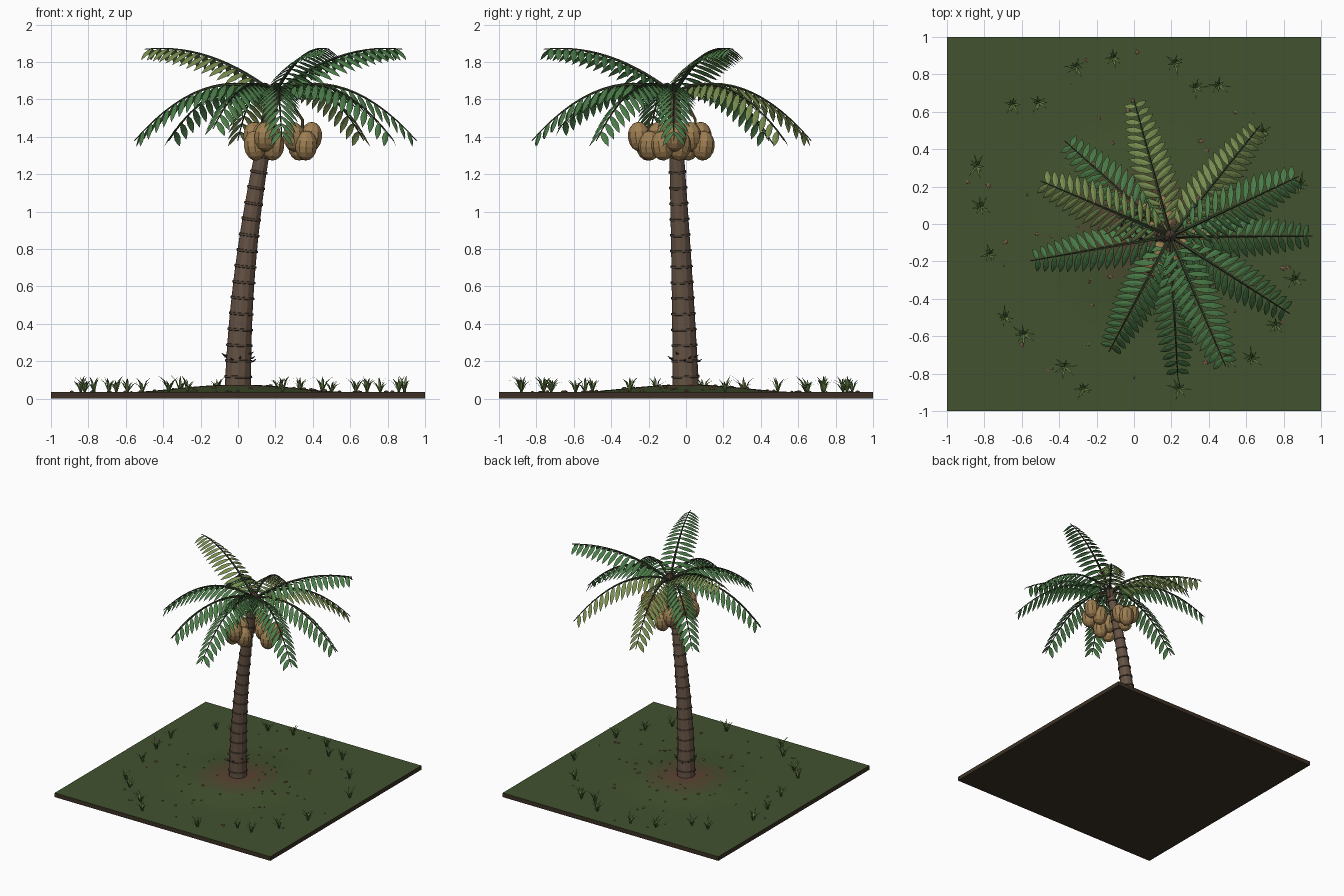
import bpy, bmesh, math, random
from mathutils import Vector, Matrix

if "Cube" in bpy.data.objects:
    bpy.data.objects.remove(bpy.data.objects["Cube"])

random.seed(7)
CROWN = Vector((0.195, -0.065, 1.63))
UP = Vector((0, 0, 1))


def mat(name, r, g, b):
    m = bpy.data.materials.new(name)
    m.diffuse_color = (r, g, b, 1)
    m.use_nodes = True
    m.node_tree.nodes["Principled BSDF"].inputs["Base Color"].default_value = m.diffuse_color
    return m


GRASS = mat("grass", 0.055, 0.085, 0.028)
SOIL = [mat("soil_%d" % i, *c) for i, c in enumerate(
    [(0.1, 0.055, 0.032), (0.085, 0.064, 0.03), (0.068, 0.074, 0.029)])]
EARTH = mat("earth", 0.045, 0.03, 0.018)
BARK = mat("bark", 0.13, 0.085, 0.058)
RING = mat("bark_ring", 0.08, 0.055, 0.038)
STEM = mat("frond_stem", 0.04, 0.055, 0.025)
LEAF = mat("leaf_green", 0.07, 0.2, 0.065)
LEAF_Y = mat("leaf_yellow_green", 0.19, 0.27, 0.08)
NUT = mat("coconut", 0.34, 0.21, 0.085)
STALK = mat("fruit_stalk", 0.2, 0.16, 0.06)
BLADE = mat("grass_blade", 0.12, 0.2, 0.055)
STONE = mat("pebble", 0.22, 0.12, 0.075)


def finish(bm, name, *mats, recalc=True):
    if recalc:
        bmesh.ops.recalc_face_normals(bm, faces=bm.faces)
    me = bpy.data.meshes.new(name)
    bm.to_mesh(me)
    bm.free()
    for m in mats:
        me.materials.append(m)
    ob = bpy.data.objects.new(name, me)
    bpy.context.collection.objects.link(ob)
    return ob


def tube(bm, pts, radii, sides, mi=0, ring_every=0):
    """Loft rings along a path and cap both ends."""
    rings = []
    for i, p in enumerate(pts):
        t = (pts[min(i + 1, len(pts) - 1)] - pts[max(i - 1, 0)]).normalized()
        ref = UP if abs(t.z) < 0.8 else Vector((0, 1, 0))
        u = t.cross(ref).normalized()
        v = u.cross(t)
        rings.append([bm.verts.new(p + radii[i] * (u * math.cos(a) + v * math.sin(a)))
                      for a in (2 * math.pi * k / sides for k in range(sides))])
    for i, (a, b) in enumerate(zip(rings, rings[1:])):
        for k in range(sides):
            f = bm.faces.new((a[k], a[(k + 1) % sides], b[(k + 1) % sides], b[k]))
            f.material_index = 1 if ring_every and i % ring_every else mi
    for r in (rings[0], rings[-1]):
        bm.faces.new(r).material_index = mi


def ground_z(x, y):
    r = min(math.hypot(x, y) / 0.6, 1)
    return 0.035 + 0.04 * (1 - r * r) ** 2


# Ground slab with a low mound and a worn soil patch
bm = bmesh.new()
bmesh.ops.create_grid(bm, x_segments=48, y_segments=48, size=1)
for v in bm.verts:
    v.co.z = ground_z(v.co.x, v.co.y)
for f in bm.faces:
    c = f.calc_center_median()
    d = c.xy.length
    f.material_index = 1 if d < 0.13 else 2 if d < 0.22 else 3 if d < 0.31 else 0
ext = bmesh.ops.extrude_edge_only(bm, edges=[e for e in bm.edges if e.is_boundary])["geom"]
for v in (g for g in ext if isinstance(g, bmesh.types.BMVert)):
    v.co.z = 0
for f in (g for g in ext if isinstance(g, bmesh.types.BMFace)):
    f.material_index = 4
base = bmesh.ops.contextual_create(bm, geom=[e for e in bm.edges if e.is_boundary])["faces"]
for f in base:
    f.material_index = 4
finish(bm, "ground", GRASS, *SOIL, EARTH)


# Leaning trunk: stacked collars with a small lip at each ring
def trunk_at(z):
    s = z / 1.63
    return Vector((0.195 * s ** 1.9, -0.065 * s ** 1.2, z)), 0.072 - 0.041 * s


bm = bmesh.new()
pts, radii = [], []
n = 19
for i in range(n):
    z0, z1 = 0.04 + 1.6 * i / n, 0.04 + 1.6 * (i + 1) / n
    for z, k in ((z0, 0.0), (z1 - 0.014, 0.0), (z1 - 0.012, 0.006), (z1 - 0.001, 0.005)):
        p, r = trunk_at(z)
        pts.append(p)
        radii.append(r + k)
tube(bm, pts, radii, 12, 0, 4)
finish(bm, "trunk", BARK, RING)

# Loose bark flakes low on the trunk
bm = bmesh.new()
for i in range(10):
    a = i * 2.4
    p, r = trunk_at(0.2 + 0.008 * (i % 6))
    d = Vector((math.cos(a), math.sin(a), 0))
    tube(bm, [p + d * r * 0.9, p + d * (r + 0.012), p + d * (r + 0.027) + UP * 0.012],
         [0.005, 0.005, 0.001], 4)
finish(bm, "bark_flakes", RING)

# Crown heart
bm = bmesh.new()
tube(bm, [CROWN + UP * z for z in (-0.06, 0, 0.03, 0.06)], [0.03, 0.04, 0.03, 0.006], 8)
finish(bm, "crown_heart", RING)


# Fronds: an arched stem with paired drooping leaflets
def leaflet(bm, p, d, w_axis, length, width):
    nrm = d.cross(w_axis).normalized()
    if nrm.z < 0:
        nrm = -nrm
    rows = []
    for t, w in ((0, 0.15), (0.25, 0.8), (0.55, 1), (0.8, 0.62)):
        c = p + d * length * t - UP * 0.025 * t * t
        h = w_axis * width * w * 0.5
        rows.append([bm.verts.new(q) for q in (c - h, c + nrm * 0.004 * w, c + h)])
    tip = bm.verts.new(p + d * length - UP * 0.025)
    faces = []
    for a, b in zip(rows, rows[1:]):
        faces += [bm.faces.new((a[k], a[k + 1], b[k + 1], b[k])) for k in (0, 1)]
    faces += [bm.faces.new((rows[-1][k], rows[-1][k + 1], tip)) for k in (0, 1)]
    for f in faces:
        f.material_index = 1
        f.normal_update()
        if f.normal.z < 0:
            f.normal_flip()


def frond(name, deg, reach, rise, bend, leaf):
    a = math.radians(deg)
    out = Vector((math.cos(a), math.sin(a), 0))
    side = Vector((-out.y, out.x, 0))

    def at(h):
        return CROWN + out * h + UP * (rise * h + bend * h * h)

    bm = bmesh.new()
    hs = [reach * i / 14 for i in range(15)]
    tube(bm, [at(h) for h in hs], [0.011 - 0.0006 * i for i in range(15)], 5)
    bmesh.ops.recalc_face_normals(bm, faces=bm.faces)
    for i in range(15):
        t = i / 14
        h = reach * (0.11 + 0.83 * t)
        tan = (at(h + 0.01) - at(h)).normalized()
        size = 0.115 + 0.045 * math.sin(math.pi * (0.15 + 0.7 * t)) - 0.05 * t * t
        for s in (-1, 1):
            d = (side * s * 0.78 + tan * 0.42 - UP * 0.4).normalized()
            w = (tan - d * tan.dot(d)).normalized()
            leaflet(bm, at(h), d, w, size, 0.036)
    finish(bm, name, STEM, leaf, recalc=False)


for i, deg in enumerate((0, 51, 105, 138, 190, 242, 273, 327)):
    frond("lower_frond_%d" % i, deg, 0.7 if deg == 242 else 0.76, 0.46, -1.04,
          LEAF_Y if i in (1, 2) else LEAF)
for i, deg in enumerate((25, 157, 293)):
    frond("upper_frond_%d" % i, deg, 0.755, 0.73, -0.55, LEAF_Y if i == 1 else LEAF)

# Three hanging bunches of coconuts on arched stalks
for b, (cx, cy) in enumerate(((0.345, -0.08), (0.13, 0.05), (0.14, -0.2))):
    c = Vector((cx, cy, 1.40))
    away = Vector((cx - CROWN.x, cy - CROWN.y, 0)).normalized()
    bm = bmesh.new()
    top = c + UP * 0.09
    path = [CROWN - UP * 0.02, CROWN.lerp(top, 0.5) + UP * 0.045, top, c]
    tube(bm, path, [0.01, 0.009, 0.008, 0.006], 6)
    finish(bm, "fruit_stalk_%d" % b, STALK)
    bm = bmesh.new()
    for k in range(4):
        a = math.atan2(away.y, away.x) + math.pi / 2 * k + 0.5
        off = Vector((math.cos(a) * 0.05, math.sin(a) * 0.05, -0.048 if k % 2 else 0.0))
        m = Matrix.Translation(c + off) @ Matrix.Rotation(0.12, 4, Vector((-off.y, off.x, 0)))
        bmesh.ops.create_uvsphere(bm, u_segments=10, v_segments=8, radius=1,
                                  matrix=m @ Matrix.Diagonal((0.061, 0.061, 0.08, 1)))
    finish(bm, "coconut_bunch_%d" % b, NUT)

# Grass tufts around the edge
TUFTS = [(-.31, .84), (-.11, .89), (.22, .86), (.33, .73), (.45, .74), (-.65, .64), (-.51, .65),
         (-.84, .31), (-.82, .09), (-.77, -.16), (-.69, -.5), (-.59, -.59), (-.37, -.76),
         (-.27, -.88), (.24, -.88), (.5, -.72), (.63, -.72), (.89, .21), (.69, .49),
         (.86, -.3), (.76, -.54)]
bm = bmesh.new()
for x, y in TUFTS:
    for k in range(8):
        a = 2 * math.pi * k / 8 + random.uniform(-0.3, 0.3)
        d = Vector((math.cos(a), math.sin(a), 0))
        s = Vector((-d.y, d.x, 0)) * 0.007
        l, h = random.uniform(0.03, 0.075), random.uniform(0.045, 0.09)
        p = Vector((x, y, ground_z(x, y)))
        q = p + d * l * 0.45 + UP * h * 0.7
        v = [bm.verts.new(c) for c in (p - s, p + s, q + s * 0.8, q - s * 0.8, p + d * l + UP * h)]
        bm.faces.new(v[:4])
        bm.faces.new((v[3], v[2], v[4]))
finish(bm, "grass_tufts", BLADE, recalc=False)

# Scattered pebbles
bm = bmesh.new()
for i in range(75):
    a, r = random.uniform(0, 2 * math.pi), random.uniform(0.15, 0.95)
    x, y = r * math.cos(a), r * math.sin(a)
    s = random.uniform(0.007, 0.016)
    m = Matrix.Translation((x, y, ground_z(x, y) + 0.002)) @ Matrix.Rotation(a * 3, 4, 'Z')
    bmesh.ops.create_icosphere(bm, subdivisions=1, radius=1,
                               matrix=m @ Matrix.Diagonal((s, s * 0.75, s * 0.5, 1)))
finish(bm, "pebbles", STONE)
